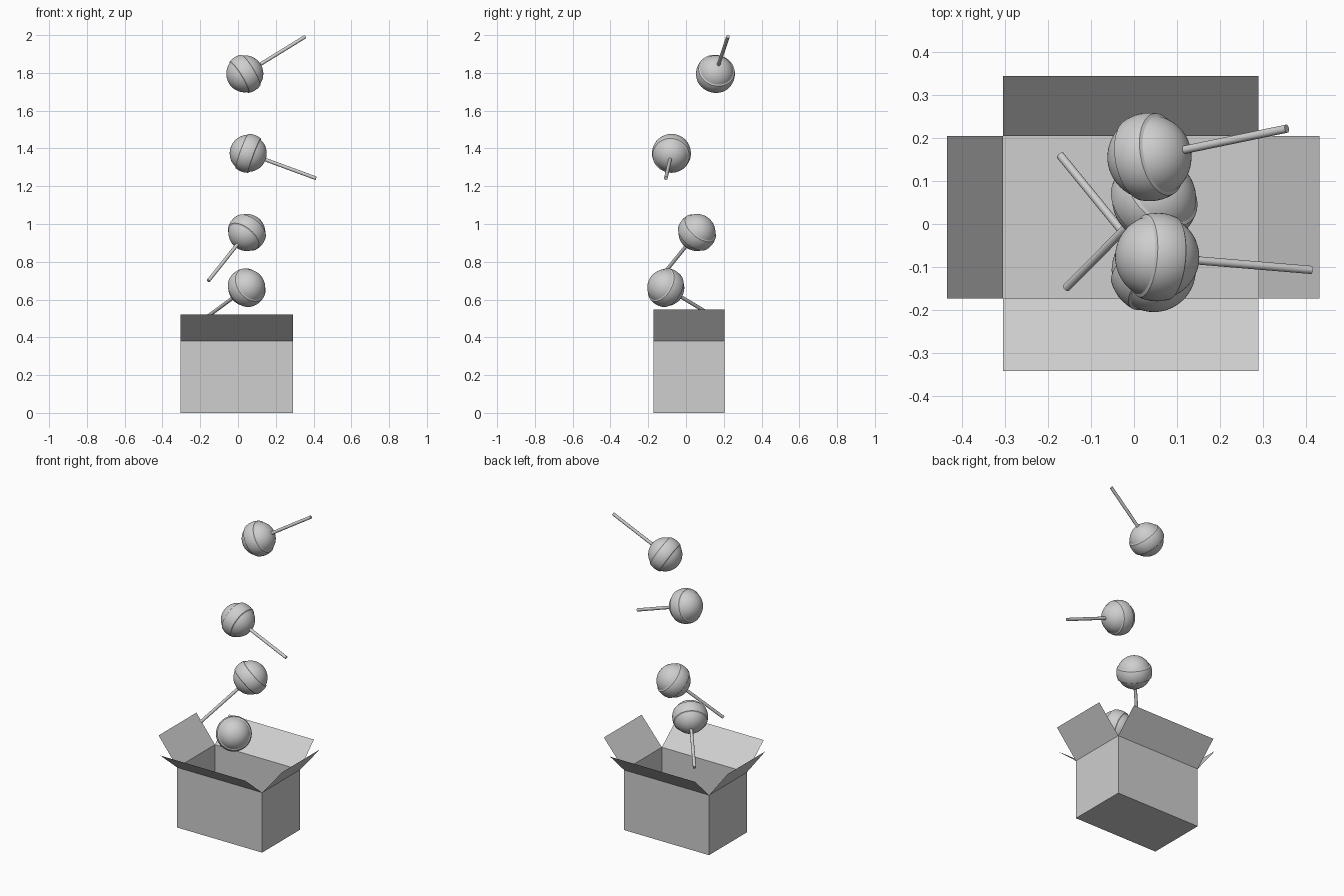
import bpy, bmesh, math
from mathutils import Vector

if "Cube" in bpy.data.objects:
    bpy.data.objects.remove(bpy.data.objects["Cube"])

grey = bpy.data.materials.new("plain grey")
grey.use_nodes = True
colour = (0.62, 0.62, 0.62, 1)
grey.diffuse_color = colour
grey.node_tree.nodes["Principled BSDF"].inputs["Base Color"].default_value = colour


def finish(name, bm, smooth=False):
    """Turn a bmesh into a named object."""
    mesh = bpy.data.meshes.new(name)
    bm.to_mesh(mesh)
    bm.free()
    mesh.materials.append(grey)
    obj = bpy.data.objects.new(name, mesh)
    bpy.context.collection.objects.link(obj)
    if smooth:
        bpy.ops.object.select_all(action='DESELECT')
        obj.select_set(True)
        bpy.context.view_layer.objects.active = obj
        bpy.ops.object.shade_smooth_by_angle(angle=math.radians(25))
    return obj


# Open box: floor and four thin walls
X0, X1, Y0, Y1, H = -0.305, 0.29, -0.173, 0.205, 0.38
corners = [(X0, Y0), (X1, Y0), (X1, Y1), (X0, Y1)]
bm = bmesh.new()
low = [bm.verts.new((x, y, 0)) for x, y in corners]
high = [bm.verts.new((x, y, H)) for x, y in corners]
bm.faces.new(low[::-1])
for i in range(4):
    j = (i + 1) % 4
    bm.faces.new((low[i], low[j], high[j], high[i]))
finish("box_body", bm)

# Four flaps folded outwards from the rim
flaps = [("front_flap", (0, -0.169, 0.14)), ("left_flap", (0.142, 0, 0.168)),
         ("back_flap", (0, 0.14, 0.138)), ("right_flap", (-0.13, 0, 0.168))]
for i, (name, lean) in enumerate(flaps):
    a = Vector((*corners[i], H))
    b = Vector((*corners[(i + 1) % 4], H))
    out = Vector(lean)
    bm = bmesh.new()
    bm.faces.new([bm.verts.new(p) for p in (a, b, b + out, a + out)])
    finish(name, bm)


# Lollipops: a lathed ball with a raised middle band, and a stick
CAP, BAND, STICK = 0.098, 0.103, 0.0095


def arc(radius, z_from, z_to, steps):
    a, b = math.acos(z_from / radius), math.acos(z_to / radius)
    angles = [a + (b - a) * k / steps for k in range(steps + 1)]
    return [(radius * math.sin(t), 0, radius * math.cos(t)) for t in angles]


def lollipop(number, centre, tip):
    centre, tip = Vector(centre), Vector(tip)
    axis = tip - centre
    turn = axis.to_track_quat('Z', 'Y')

    profile = arc(CAP, CAP, 0.039, 12) + arc(BAND, 0.035, -0.035, 8) + arc(CAP, -0.039, -CAP, 12)
    bm = bmesh.new()
    verts = [bm.verts.new(p) for p in profile]
    edges = [bm.edges.new(pair) for pair in zip(verts, verts[1:])]
    bmesh.ops.spin(bm, geom=verts + edges, axis=(0, 0, 1), cent=(0, 0, 0),
                   angle=math.tau, steps=48)
    bmesh.ops.remove_doubles(bm, verts=bm.verts, dist=0.0001)
    bmesh.ops.recalc_face_normals(bm, faces=bm.faces)
    ball = finish(f"candy_ball_{number}", bm, smooth=True)

    bm = bmesh.new()
    bmesh.ops.create_cone(bm, cap_ends=True, segments=20, radius1=STICK,
                          radius2=STICK, depth=axis.length - 0.08)
    bmesh.ops.translate(bm, verts=bm.verts, vec=(0, 0, axis.length / 2 + 0.04))
    stick = finish(f"candy_stick_{number}", bm, smooth=True)

    for obj in (ball, stick):
        obj.rotation_mode = 'QUATERNION'
        obj.rotation_quaternion = turn
        obj.location = centre


lollipop(1, (0.036, 0.156, 1.795), (0.356, 0.222, 1.992))
lollipop(2, (0.054, -0.077, 1.374), (0.413, -0.107, 1.242))
lollipop(3, (0.047, 0.058, 0.955), (-0.157, -0.148, 0.699))
lollipop(4, (0.046, -0.107, 0.663), (-0.172, 0.16, 0.502))
